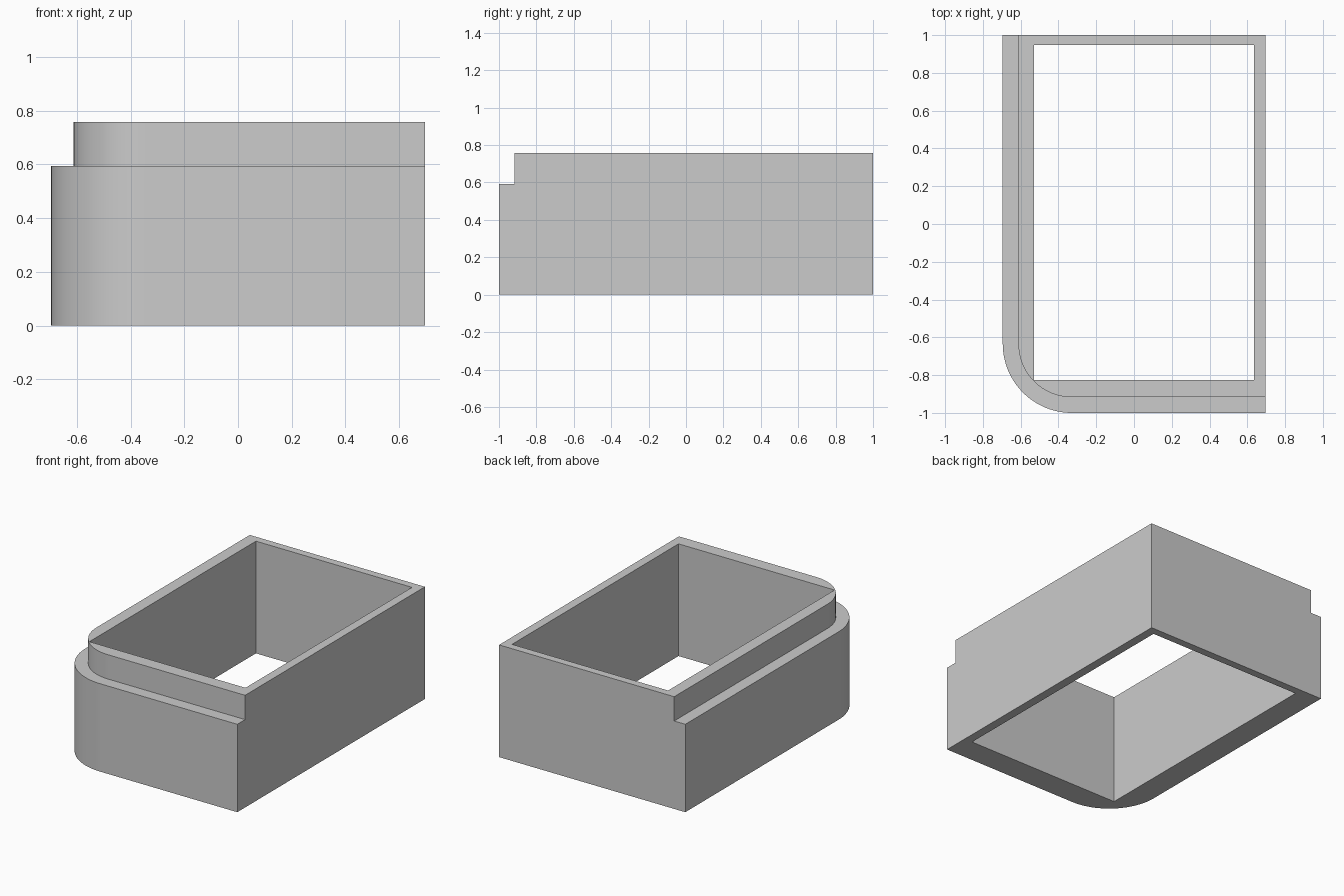
import bpy, bmesh, math

if "Cube" in bpy.data.objects:
    bpy.data.objects.remove(bpy.data.objects["Cube"])

X, Y = 0.695, 1.0            # half width and half depth
STEP_Z, TOP_Z = 0.593, 0.757
LEDGE = 0.083                # width of the ledge
CX, CY, R = -0.329, -0.634, 0.366   # rounded front left corner
SEGMENTS = 24
HOLE = [(-0.53, -0.827), (0.635, -0.827), (0.635, 0.948), (-0.53, 0.948)]


def wall_path(inset):
    """Left side, rounded corner and front side, from back left to front right."""
    r = R - inset
    arc = [(CX - r * math.cos(a), CY - r * math.sin(a))
           for a in (math.pi / 2 * i / SEGMENTS for i in range(SEGMENTS + 1))]
    return [(-X + inset, Y)] + arc + [(X, -Y + inset)]


bm = bmesh.new()


def ring(points, z):
    return [bm.verts.new((x, y, z)) for x, y in points]


def strip(a, b, closed=False):
    n = len(a)
    for i in range(n if closed else n - 1):
        j = (i + 1) % n
        bm.faces.new((a[i], a[j], b[j], b[i]))


def loop_edges(verts):
    return [bm.edges.get((v, w)) or bm.edges.new((v, w))
            for v, w in zip(verts, verts[1:] + verts[:1])]


# Stepped outer wall: lower wall, ledge, upper wall
base = ring(wall_path(0), 0)
ledge_out = ring(wall_path(0), STEP_Z)
ledge_in = ring(wall_path(LEDGE), STEP_Z)
rim = ring(wall_path(LEDGE), TOP_Z)
rings = [base, ledge_out, ledge_in, rim]
for a, b in zip(rings, rings[1:]):
    strip(a, b)

# Flat back and right walls meeting at the square corner
corner = ring([(X, Y)], 0) + ring([(X, Y)], TOP_Z)
for end in (0, -1):
    bm.faces.new([r[end] for r in rings] + corner[::-1])

# Rectangular opening through the body
hole_low, hole_high = ring(HOLE, 0), ring(HOLE, TOP_Z)
strip(hole_low, hole_high, closed=True)

# Flat bottom and top around the opening
for outer, inner in ((base + corner[:1], hole_low), (rim + corner[1:], hole_high)):
    bmesh.ops.triangle_fill(bm, use_beauty=True,
                            edges=loop_edges(outer) + loop_edges(inner))

bmesh.ops.recalc_face_normals(bm, faces=bm.faces)
mesh = bpy.data.meshes.new("stepped_frame")
bm.to_mesh(mesh)
bm.free()

grey = bpy.data.materials.new("grey")
grey.diffuse_color = (0.6, 0.6, 0.6, 1)
grey.use_nodes = True
grey.node_tree.nodes["Principled BSDF"].inputs["Base Color"].default_value = grey.diffuse_color
mesh.materials.append(grey)

frame = bpy.data.objects.new("stepped_frame", mesh)
bpy.context.collection.objects.link(frame)
bpy.context.view_layer.objects.active = frame
frame.select_set(True)
bpy.ops.object.shade_smooth_by_angle(angle=math.radians(30))
